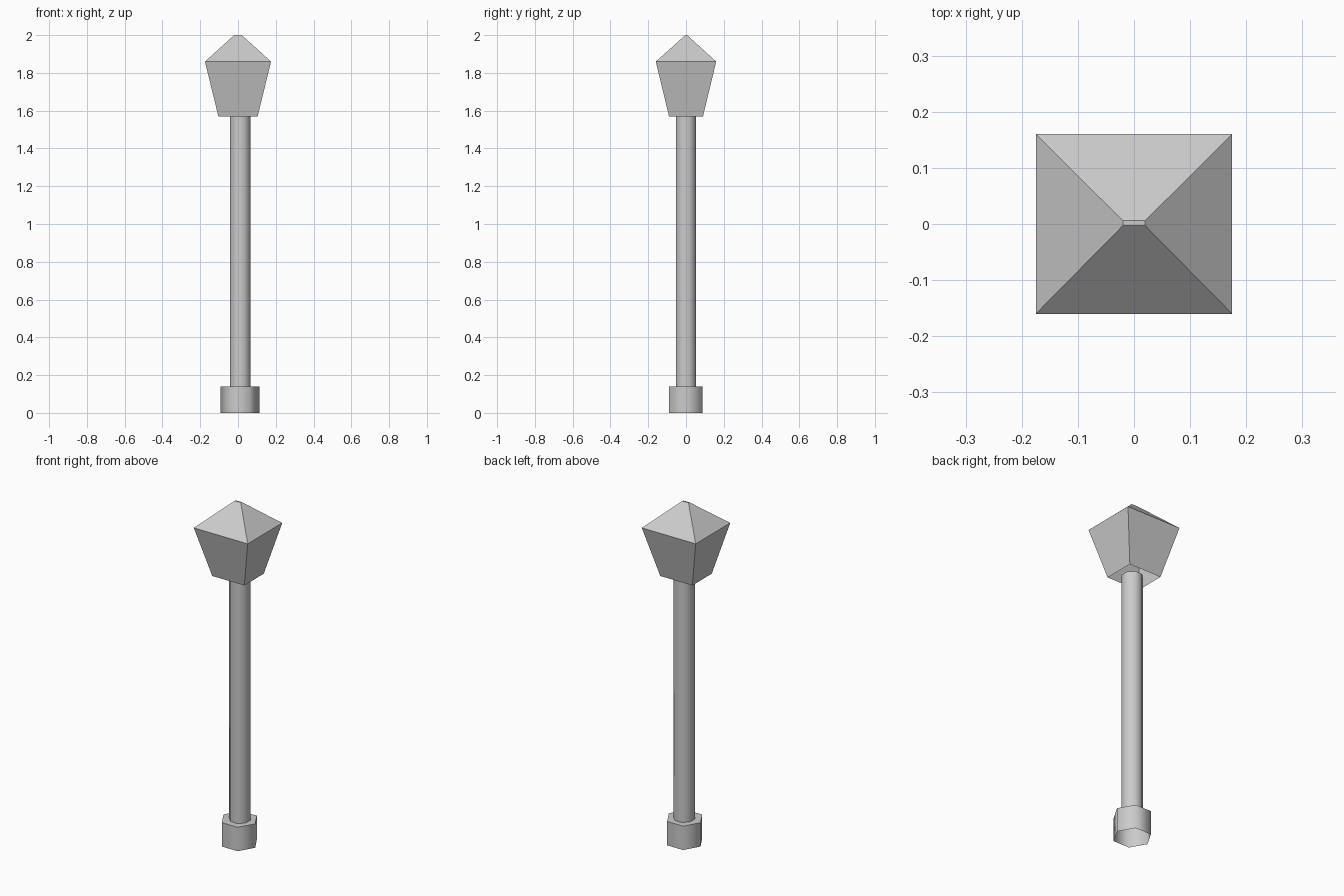
import bpy, bmesh
from math import cos, sin, pi, radians

if "Cube" in bpy.data.objects:
    bpy.data.objects.remove(bpy.data.objects["Cube"])


def ring(bm, sides, rx, ry, cx, cy, z, turn=0.0):
    return [bm.verts.new((cx + rx * cos(turn + 2 * pi * i / sides),
                          cy + ry * sin(turn + 2 * pi * i / sides), z))
            for i in range(sides)]


def loft(name, sides, sections, turn=0.0, cap_top=True, smooth=False):
    """Skin stacked rings (rx, ry, cx, cy, z); the underside stays open."""
    bm = bmesh.new()
    rings = [ring(bm, sides, *s, turn=turn) for s in sections]
    for low, high in zip(rings, rings[1:]):
        for i in range(sides):
            j = (i + 1) % sides
            f = bm.faces.new((low[i], low[j], high[j], high[i]))
            f.smooth = smooth
    if cap_top:
        bm.faces.new(rings[-1])
    mesh = bpy.data.meshes.new(name)
    bm.to_mesh(mesh)
    bm.free()
    obj = bpy.data.objects.new(name, mesh)
    bpy.context.collection.objects.link(obj)
    if smooth:
        bpy.ops.object.select_all(action='DESELECT')
        bpy.context.view_layer.objects.active = obj
        obj.select_set(True)
        bpy.ops.object.shade_smooth_by_angle(angle=radians(65))
    return obj


# Hexagonal foot
loft("base", 6, [(0.103, 0.103, 0.01, -0.002, 0.0),
                 (0.103, 0.103, 0.01, -0.002, 0.14)], smooth=True)

# Eight-sided pole, open where it meets the lantern
loft("pole", 8, [(0.058, 0.058, 0.012, 0.0, 0.14),
                 (0.058, 0.058, 0.012, 0.0, 1.57)],
     turn=pi / 8, cap_top=False, smooth=True)

# Four-sided lantern: flared body, then pitched roof with a tiny flat top
k = 2 ** 0.5
loft("lantern", 4, [(0.104 * k, 0.09 * k, 0.0, 0.0, 1.57),
                    (0.175 * k, 0.16 * k, 0.0, 0.0, 1.86),
                    (0.02 * k, 0.0045 * k, 0.0, 0.0015, 2.0)], turn=pi / 4)
